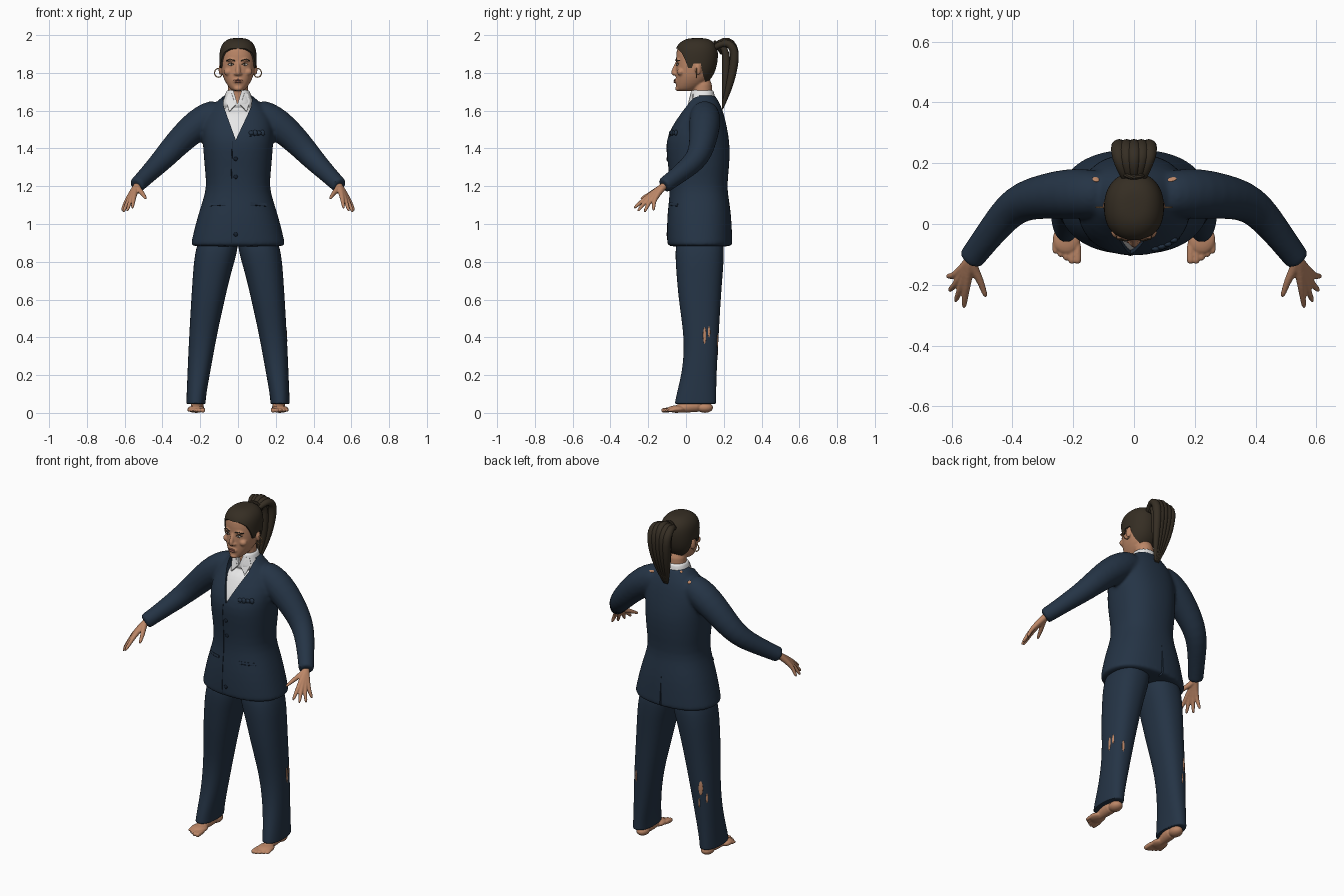
import bpy, bmesh, math
from mathutils import Vector, Matrix
from mathutils.bvhtree import BVHTree

cube = bpy.data.objects.get("Cube")
if cube:
    bpy.data.objects.remove(cube)


def material(name, *rgb):
    m = bpy.data.materials.new(name)
    m.use_nodes = True
    m.diffuse_color = (*rgb, 1)
    m.node_tree.nodes["Principled BSDF"].inputs["Base Color"].default_value = (*rgb, 1)
    return m


NAVY = material("navy cloth", .018, .034, .06)
DARK = material("dark navy trim", .008, .015, .028)
SKIN = material("skin", .5, .24, .135)
HAIR = material("dark brown hair", .036, .027, .017)
WHITE = material("white cotton", .8, .8, .8)
LIP = material("lips", .33, .125, .085)
EYE = material("eye white", .6, .55, .5)
GOLD = material("earring gold", .5, .27, .12)
made = []


# --- geometry helpers ---
def loft(bm, rings, seg=24, power=2.0):
    """Skin a tube through rings given as (centre, half axis u, half axis v)."""
    loops = []
    for c, u, v in rings:
        loop = []
        for i in range(seg):
            a = math.tau * i / seg
            k, s = math.cos(a), math.sin(a)
            loop.append(bm.verts.new(c + u * math.copysign(abs(k) ** (2 / power), k)
                                     + v * math.copysign(abs(s) ** (2 / power), s)))
        loops.append(loop)
    for a, b in zip(loops, loops[1:]):
        for i in range(seg):
            j = (i + 1) % seg
            bm.faces.new((a[i], a[j], b[j], b[i]))
    bm.faces.new(loops[0][::-1])
    bm.faces.new(loops[-1])


def stack(bm, rows, power=2.3, grow=0):
    """Horizontal slices: z, x low, x high, y front, y back."""
    loft(bm, [(Vector(((a + b) / 2, (f + k) / 2, z)), Vector(((b - a) / 2 + grow, 0, 0)),
               Vector((0, (k - f) / 2 + grow, 0))) for z, a, b, f, k in rows], 28, power)


def even(rows):
    return [(z, -w, w, f, k) for z, w, f, k in rows]


def limb(bm, path, s=1, seg=14):
    """Round tube along (x, y, z, radius); s = -1 mirrors it."""
    pts = [Vector((s * x, y, z)) for x, y, z, r in path]
    rings = []
    for i, p in enumerate(pts):
        t = (pts[min(i + 1, len(pts) - 1)] - pts[max(i - 1, 0)]).normalized()
        u = t.cross(Vector((s, .5, .3))).normalized()
        rings.append((p, u * path[i][3], t.cross(u) * path[i][3]))
    loft(bm, rings, seg)


def ball(bm, loc, size, turn=Matrix()):
    m = Matrix.Translation(loc) @ turn @ Matrix.Diagonal((*size, 1))
    bmesh.ops.create_icosphere(bm, subdivisions=3, radius=1, matrix=m)


def prism(bm, poly, axis, lo, hi):
    """Extrude a 2D outline along x or y."""
    place = (lambda a, b, d: (d, a, b)) if axis == "x" else (lambda a, b, d: (a, d, b))
    ends = [[bm.verts.new(place(a, b, d)) for a, b in poly] for d in (lo, hi)]
    n = len(poly)
    bm.faces.new(ends[0])
    bm.faces.new(ends[1][::-1])
    for i in range(n):
        j = (i + 1) % n
        bm.faces.new((ends[0][j], ends[0][i], ends[1][i], ends[1][j]))


def build(name, bm, mat, subsurf=0, voxel=0, smooth=0, cuts=(), solid=0):
    bmesh.ops.recalc_face_normals(bm, faces=bm.faces)
    me = bpy.data.meshes.new(name)
    bm.to_mesh(me)
    bm.free()
    ob = bpy.data.objects.new(name, me)
    bpy.context.collection.objects.link(ob)
    if subsurf:
        ob.modifiers.new("round", "SUBSURF").levels = subsurf
    if voxel:
        m = ob.modifiers.new("merge", "REMESH")
        m.mode, m.voxel_size = "VOXEL", voxel
    if smooth:
        m = ob.modifiers.new("soften", "SMOOTH")
        m.factor, m.iterations = .5, smooth
    if solid:
        m = ob.modifiers.new("thickness", "SOLIDIFY")
        m.thickness, m.offset = solid, 0
    helpers = []
    for poly, axis, lo, hi in cuts:
        cb = bmesh.new()
        prism(cb, poly, axis, lo, hi)
        helpers.append(build("cutter", cb, mat))
        helpers[-1].hide_render = True
        m = ob.modifiers.new("cut", "BOOLEAN")
        m.operation, m.solver, m.object = "DIFFERENCE", "EXACT", helpers[-1]
    bpy.context.view_layer.update()
    ob.data = bpy.data.meshes.new_from_object(ob.evaluated_get(bpy.context.evaluated_depsgraph_get()))
    ob.modifiers.clear()
    for h in helpers:
        made.remove(h)
        bpy.data.objects.remove(h)
    ob.data.materials.clear()
    ob.data.materials.append(mat)
    made.append(ob)
    return ob


def tree(ob):
    return BVHTree.FromPolygons([v.co for v in ob.data.vertices], [p.vertices for p in ob.data.polygons])


def front(t, x, z):
    return t.ray_cast(Vector((x, -1, z)), Vector((0, 1, 0)))[0] or Vector((x, 0, z))


def seam(name, t, pts, mat=DARK, r=.002, steps=12):
    """Thin cord laid over the front of a surface."""
    bm = bmesh.new()
    path = []
    for (x, z), (x2, z2) in zip(pts, pts[1:]):
        path += [(*front(t, x + (x2 - x) * i / steps, z + (z2 - z) * i / steps), r) for i in range(steps + 1)][bool(path):]
    limb(bm, path, seg=6)
    return build(name, bm, mat)


def plate(name, t, poly, mat, thick=.008):
    bm = bmesh.new()
    bm.faces.new([bm.verts.new(front(t, x, z)) for x, z in poly])
    return build(name, bm, mat, solid=thick)


# --- jacket: torso and sleeves fused, then cut for the neckline and back vent ---
torso = even([(.88, .252, -.1, .247), (.887, .252, -.1, .247), (.95, .238, -.102, .245), (1.05, .212, -.1, .24),
              (1.13, .185, -.09, .228), (1.2, .166, -.086, .217), (1.3, .178, -.094, .23), (1.4, .185, -.108, .234),
              (1.47, .19, -.1, .226), (1.55, .185, -.055, .21), (1.62, .145, -.008, .19),
              (1.665, .09, .012, .163), (1.69, .075, .022, .152)])
sleeve = [(.08, .1, 1.6, .07), (.14, .1, 1.575, .083), (.21, .1, 1.53, .087), (.29, .092, 1.46, .077),
          (.36, .078, 1.385, .068), (.41, .045, 1.33, .06), (.46, -.015, 1.28, .052),
          (.51, -.08, 1.23, .046), (.536, -.115, 1.205, .044), (.539, -.119, 1.202, .044)]
bm = bmesh.new()
stack(bm, torso)
for s in (1, -1):
    limb(bm, sleeve, s)
neckline = [(-.085, 1.73), (.082, 1.73), (.07, 1.62), (-.012, 1.445), (-.075, 1.62)]
vent = [(-.006, .84), (.006, .84), (0, 1.07)]
jacket = build("jacket", bm, NAVY, 1, .009, 8, [(neckline, "y", -.3, .07), (vent, "y", .212, .4)])
cloth = tree(jacket)

# --- shirt with open throat and collar flaps ---
bm = bmesh.new()
stack(bm, [r for r in torso if 1.25 < r[0] < 1.64], grow=-.013)
stack(bm, even([(1.6, .1, .0, .17), (1.66, .076, .016, .155), (1.7, .063, .024, .148), (1.712, .06, .026, .146)]))
throat = [(-.034, 1.74), (.03, 1.74), (-.003, 1.635)]
shirt = build("shirt", bm, WHITE, 2, .006, 4, [(throat, "y", -.3, .065)])
cotton = tree(shirt)
for s, side in ((1, "left"), (-1, "right")):
    plate(side + "_collar", cotton, [(s * x, z) for x, z in
          ((.033, 1.69), (.05, 1.688), (.062, 1.65), (.045, 1.595), (.012, 1.63))], WHITE)
    plate(side + "_pocket_flap", cloth, [(s * x, z) for x, z in
          ((.065, 1.115), (.11, 1.113), (.15, 1.108), (.15, 1.095), (.11, 1.098), (.065, 1.1))], NAVY)
    seam(side + "_pocket_edge", cloth, [(s * .065, 1.1), (s * .15, 1.095)])

# --- jacket details ---
seam("front_opening", cloth, [(-.03, 1.44), (-.036, 1.2), (-.036, .9)])
seam("breast_pocket_edge", cloth, [(.06, 1.465), (.14, 1.475)])
bm = bmesh.new()
for z in (1.345, 1.25, .945):
    ball(bm, front(cloth, -.012, z), (.011, .005, .011))
build("buttons", bm, DARK)
bm = bmesh.new()
for i in range(4):
    ball(bm, front(cloth, .07 + .02 * i, 1.482), (.014, .01, .012 + .004 * (i % 2)))
build("pocket_square", bm, NAVY)

# --- trousers ---
leg = [(.046, .172, .273, -.06, .16), (.05, .172, .274, -.06, .16), (.1, .168, .272, -.05, .16),
       (.2, .15, .268, -.025, .162), (.3, .132, .264, -.012, .167), (.42, .11, .258, -.012, .174),
       (.6, .07, .248, -.04, .184), (.75, .035, .238, -.052, .196), (.84, .005, .23, -.058, .202), (.96, -.01, .2, -.05, .2)]
bm = bmesh.new()
for s in (1, -1):
    stack(bm, [(z, min(s * a, s * b), max(s * a, s * b), f, k) for z, a, b, f, k in leg])
trousers = build("trousers", bm, NAVY, 2)

# --- skin showing through worn spots in the cloth ---
bm = bmesh.new()
legs = tree(trousers)
spots = [(legs, (.27, .1, .41), .008, .045), (legs, (.27, .128, .43), .007, .03), (legs, (.23, .2, .38), .007, .035),
         (legs, (-.23, .2, .42), .012, .042), (legs, (-.26, .16, .36), .006, .03), (legs, (-.21, .2, .33), .005, .03),
         (cloth, (.12, .165, 1.66), .016, .008), (cloth, (-.12, .168, 1.66), .012, .01), (cloth, (-.08, .15, 1.7), .008, .008)]
for t, p, w, h in spots:
    loc, normal, *_ = t.find_nearest(Vector(p))
    ball(bm, loc, (w, h, .003), normal.to_track_quat("Z", "Y").to_matrix().to_4x4())
build("worn_patches", bm, SKIN)

# --- hands and feet ---
bm = bmesh.new()
fingers = [((.551, -.208, 1.142), (.56, -.28, 1.08)), ((.566, -.204, 1.133), (.589, -.258, 1.064)),
           ((.579, -.19, 1.127), (.61, -.222, 1.058)), ((.588, -.17, 1.128), (.616, -.172, 1.068)),
           ((.508, -.18, 1.165), (.486, -.243, 1.132))]
for s in (1, -1):
    for k, tip in fingers:
        mid = [(a + b) / 2 for a, b in zip(k, tip)]
        limb(bm, [(.528, -.1, 1.213, .02), (.54, -.125, 1.195, .02), (*k, .0135), (*mid, .0105), (*tip, .008)], s, 10)
build("hands", bm, SKIN, 1, .004, 3)
bm = bmesh.new()
for s in (1, -1):
    ball(bm, (s * .215, .1, .028), (.036, .044, .028))
    ball(bm, (s * .222, -.05, .02), (.046, .05, .02))
    limb(bm, [(.215, .08, .13, .04), (.215, .08, .08, .04), (.215, .07, .04, .038)], s)
    limb(bm, [(.215, .09, .04, .036), (.216, .03, .038, .036), (.22, -.03, .024, .024), (.22, -.07, .02, .018)], s)
    for i in range(5):
        x, y, r = .186 + .0185 * i, -.133 + .011 * max(i - 1, 0), .014 - .0012 * i
        limb(bm, [(x, -.05, .018, r), (x, y + .025, .015, r), (x, y, .012, r)], s, 10)
build("feet", bm, SKIN, 1, .004, 3)

# --- head, neck and ears ---
skull = even([(1.703, .026, -.042, .03), (1.715, .042, -.051, .06), (1.745, .064, -.054, .105), (1.78, .081, -.054, .135),
              (1.82, .09, -.054, .153), (1.87, .093, -.053, .163), (1.92, .091, -.052, .163), (1.953, .078, -.036, .15),
              (1.975, .054, -.006, .125), (1.985, .025, .03, .09)])
bm = bmesh.new()
stack(bm, skull, 2.2)
stack(bm, even([(1.56, .07, .03, .15), (1.64, .056, .033, .14), (1.7, .053, .035, .138), (1.78, .055, .03, .14)]), 2)
limb(bm, [(0, -.046, 1.862, .008), (0, -.053, 1.84, .01), (0, -.066, 1.81, .013), (0, -.068, 1.798, .014), (0, -.054, 1.787, .01)])
ball(bm, (0, -.046, 1.757), (.03, .016, .016))
ball(bm, (0, -.04, 1.717), (.024, .018, .014))
for s in (1, -1):
    ball(bm, (s * .014, -.055, 1.795), (.009, .012, .008))
    ball(bm, (s * .035, -.042, 1.866), (.026, .015, .008))
    ball(bm, (s * .052, -.028, 1.805), (.024, .02, .02))
    ball(bm, (s * .093, .064, 1.818), (.009, .018, .03), Matrix.Rotation(s * .3, 4, "Z"))
head = build("head", bm, SKIN, 1, .005, 4)
face = tree(head)

# --- painted face parts ---
for s, side in ((1, "left"), (-1, "right")):
    for part, mat, size in (("eye", EYE, (.014, .005, .0065)), ("iris", HAIR, (.006, .0075, .0062))):
        bm = bmesh.new()
        ball(bm, front(face, s * .036, 1.844), size)
        build(side + "_" + part, bm, mat)
    seam(side + "_eyelid", face, [(s * x, z) for x, z in ((.02, 1.843), (.034, 1.852), (.053, 1.845))], HAIR, .0025)
    seam(side + "_eyebrow", face, [(s * x, z) for x, z in ((.016, 1.864), (.042, 1.873), (.06, 1.864))], HAIR, .003)
    bm = bmesh.new()
    ring = [(s * .104 + .02 * math.cos(a), .055, 1.8 + .023 * math.sin(a), .003)
            for a in (math.tau * i / 24 for i in range(25))]
    limb(bm, ring, seg=8)
    build(side + "_hoop_earring", bm, GOLD)
bm = bmesh.new()
ball(bm, front(face, 0, 1.762), (.024, .005, .0045))
ball(bm, front(face, 0, 1.752), (.02, .006, .0055))
build("lips", bm, LIP)

# --- hair cap trimmed at the hairline, and ponytail ---
bm = bmesh.new()
stack(bm, skull, 2.2, .007)
hairline = [(-.3, 1.925), (-.045, 1.928), (-.022, 1.905), (-.005, 1.87), (.012, 1.825), (.03, 1.825),
            (.04, 1.85), (.078, 1.85), (.09, 1.79), (.105, 1.745), (.2, 1.73), (.2, 1.6), (-.3, 1.6)]
build("hair_cap", bm, HAIR, 2, cuts=[(hairline, "x", -.3, .3)])
bm = bmesh.new()
for i in range(-2, 3):
    x, drop = .026 * i, .006 * abs(i)
    limb(bm, [(x * .4, .14, 1.925, .014), (x * .7, .175, 1.962 - drop, .018), (x, .222, 1.976 - drop, .023),
              (x, .254, 1.94 - drop, .025), (x * .95, .258, 1.88, .025), (x * .85, .247, 1.8, .023),
              (x * .6, .224, 1.71, .018), (x * .25, .196, 1.625, .008), (x * .2, .192, 1.605, .003)])
for i in range(-1, 2):
    x = .028 * i
    limb(bm, [(x * .5, .15, 1.925, .014), (x, .195, 1.95, .02), (x, .214, 1.9, .024), (x, .213, 1.8, .022),
              (x * .7, .205, 1.7, .014), (x * .3, .194, 1.62, .005)])
build("ponytail", bm, HAIR, 1)
bm = bmesh.new()
limb(bm, [(.034 * math.cos(a), .17 - .016 * math.sin(a), 1.935 + .03 * math.sin(a), .008)
          for a in (math.tau * i / 20 for i in range(21))], seg=8)
build("hair_tie", bm, HAIR)

# --- shading ---
bpy.ops.object.select_all(action="DESELECT")
for ob in made:
    ob.select_set(True)
bpy.context.view_layer.objects.active = made[0]
bpy.ops.object.shade_smooth_by_angle(angle=math.radians(40))
